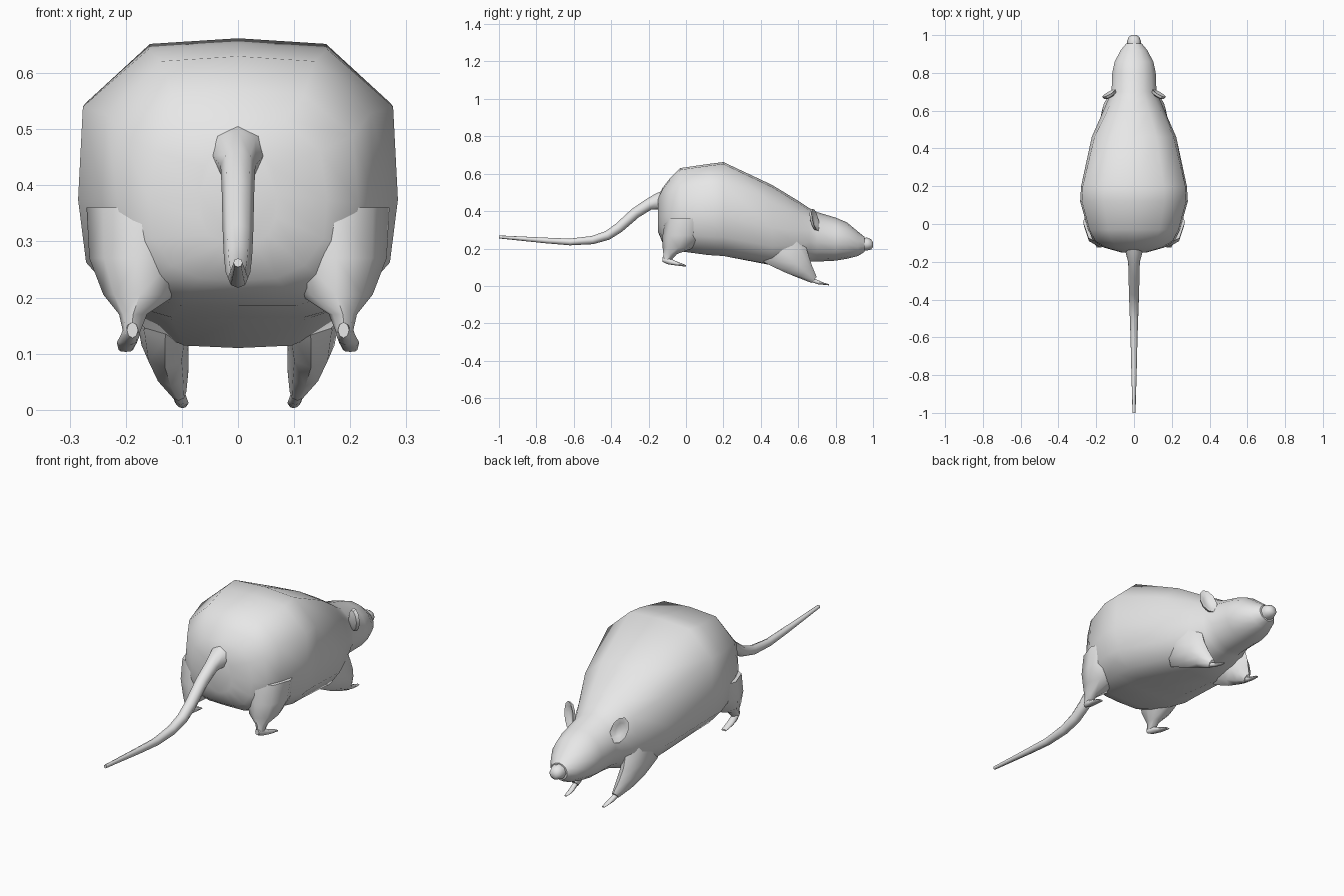
import bpy, bmesh, math
from mathutils import Vector

if "Cube" in bpy.data.objects:
    bpy.data.objects.remove(bpy.data.objects["Cube"])

fur = bpy.data.materials.new("grey_fur")
fur.diffuse_color = (0.8, 0.8, 0.8, 1)
fur.use_nodes = True
fur.node_tree.nodes["Principled BSDF"].inputs["Base Color"].default_value = fur.diffuse_color


def finish(name, bm, angle=50, mirror=False):
    bmesh.ops.recalc_face_normals(bm, faces=bm.faces[:])
    me = bpy.data.meshes.new(name)
    bm.to_mesh(me)
    bm.free()
    ob = bpy.data.objects.new(name, me)
    bpy.context.collection.objects.link(ob)
    me.materials.append(fur)
    bpy.ops.object.select_all(action='DESELECT')
    ob.select_set(True)
    bpy.context.view_layer.objects.active = ob
    bpy.ops.object.shade_smooth_by_angle(angle=math.radians(angle))
    if mirror:
        ob.modifiers.new("other_side", 'MIRROR')
    return ob


def loft(name, rings, angle=50, mirror=False):
    """Skin a list of equal-length rings and cap both ends."""
    bm = bmesh.new()
    vs = [[bm.verts.new(p) for p in r] for r in rings]
    n = len(vs[0])
    for a, b in zip(vs, vs[1:]):
        for i in range(n):
            j = (i + 1) % n
            bm.faces.new((a[i], a[j], b[j], b[i]))
    bm.faces.new(vs[0])
    bm.faces.new(vs[-1])
    return finish(name, bm, angle, mirror)


def ring(c, u, v, n=8):
    """Ellipse around c spanned by the vectors u and v."""
    c, u, v = Vector(c), Vector(u), Vector(v)
    return [c + u * math.cos(t) + v * math.sin(t)
            for t in (2 * math.pi * i / n for i in range(n))]


# Body and head: half section (side, height) blended towards an ellipse at the head
half = [(0, 1), (.56, .98), (.97, .77), (1, .43), (.95, .2), (.72, .05), (.42, 0), (0, 0)]


def section(y, top, bottom, w, rnd):
    pts = []
    for i, (sx, sz) in enumerate(half):
        t = math.pi * i / (len(half) - 1)
        x = w * (sx * (1 - rnd) + math.sin(t) * rnd)
        h = sz * (1 - rnd) + (0.5 + 0.5 * math.cos(t)) * rnd
        pts.append((x, y, bottom + (top - bottom) * h))
    return pts + [(-x, yy, z) for x, yy, z in pts[-2:0:-1]]


stations = [  # y, top, bottom, half width, roundness
    (-.15, .47, .29, .07, .5), (-.125, .525, .23, .16, .3), (-.09, .57, .205, .215, .1),
    (-.03, .63, .185, .243, 0), (.12, .652, .165, .285, 0), (.2, .662, .16, .28, 0),
    (.46, .54, .11, .225, .2), (.6, .455, .11, .165, .6), (.66, .415, .13, .14, .9),
    (.7, .395, .13, .122, 1), (.8, .365, .135, .118, 1), (.86, .34, .145, .105, 1),
    (.92, .29, .16, .072, 1), (.955, .262, .182, .043, 1)]
loft("body_and_head", [section(*s) for s in stations], 45)

# Nose
loft("nose", [ring((0, y, z), (r, 0, 0), (0, 0, r * .95))
              for y, z, r in [(.94, .222, .036), (.97, .224, .036), (.99, .222, .028), (1.0, .22, .014)]])

# Tail: tapering tube along a bent path
path = [(-.11, .45, .065), (-.15, .452, .045), (-.2, .435, .031), (-.27, .39, .029),
        (-.36, .31, .027), (-.42, .27, .025), (-.5, .245, .022), (-.62, .235, .018),
        (-.75, .243, .015), (-1, .262, .008)]
rings = []
for i, (y, z, r) in enumerate(path):
    a, b = path[max(i - 1, 0)], path[min(i + 1, len(path) - 1)]
    d = Vector((0, b[0] - a[0], b[1] - a[1])).normalized()
    rings.append(ring((0, y, z), (r, 0, 0), Vector((0, -d.z, d.y)) * r))
loft("tail", rings)

# Hind legs: thigh narrowing to the ankle
loft("hind_thigh", [ring(c, (rx, 0, 0), (0, ry, 0)) for c, rx, ry in [
    ((.17, .01, .36), .1, .12), ((.175, -.01, .27), .09, .115), ((.175, -.04, .205), .065, .085),
    ((.187, -.085, .17), .025, .036), ((.19, -.102, .135), .014, .022)]], 60, True)

# Hind feet
loft("hind_foot", [ring(c, (rx, 0, 0), (0, 0, rz)) for c, rx, rz in [
    ((.188, -.125, .142), .010, .014), ((.192, -.095, .133), .017, .018),
    ((.198, -.05, .12), .018, .011), ((.2, 0, .107), .013, .004)]], 60, True)

# Front legs: broad shoulder sweeping forward and inward to the wrist
loft("front_leg", [ring(c, (rx, 0, 0), (0, dy, dz)) for c, rx, dy, dz in [
    ((.12, .49, .24), .06, .12, .04), ((.13, .53, .17), .052, .11, .045),
    ((.13, .59, .115), .042, .068, .04), ((.12, .64, .072), .032, .036, .03),
    ((.106, .685, .032), .014, .014, .016)]], 60, True)

# Front feet
loft("front_foot", [ring(c, (rx, 0, 0), (0, 0, rz)) for c, rx, rz in [
    ((.107, .67, .035), .011, .014), ((.103, .705, .02), .012, .011),
    ((.1, .735, .012), .012, .006), ((.099, .765, .006), .007, .003)]], 60, True)

# Ears: thin cupped discs facing forward
centre, across, up = Vector((.131, .687, .352)), Vector((.036, -.018, .006)), Vector((.006, -.012, .06))
front = across.cross(up).normalized()
if front.y < 0:
    front = -front
loft("ear", [ring(centre + front * d, across * s, up * s, 10) for d, s in
             [(-.016, .5), (-.008, .9), (.006, 1), (.006, .88), (-.006, .5)]], 40, True)
